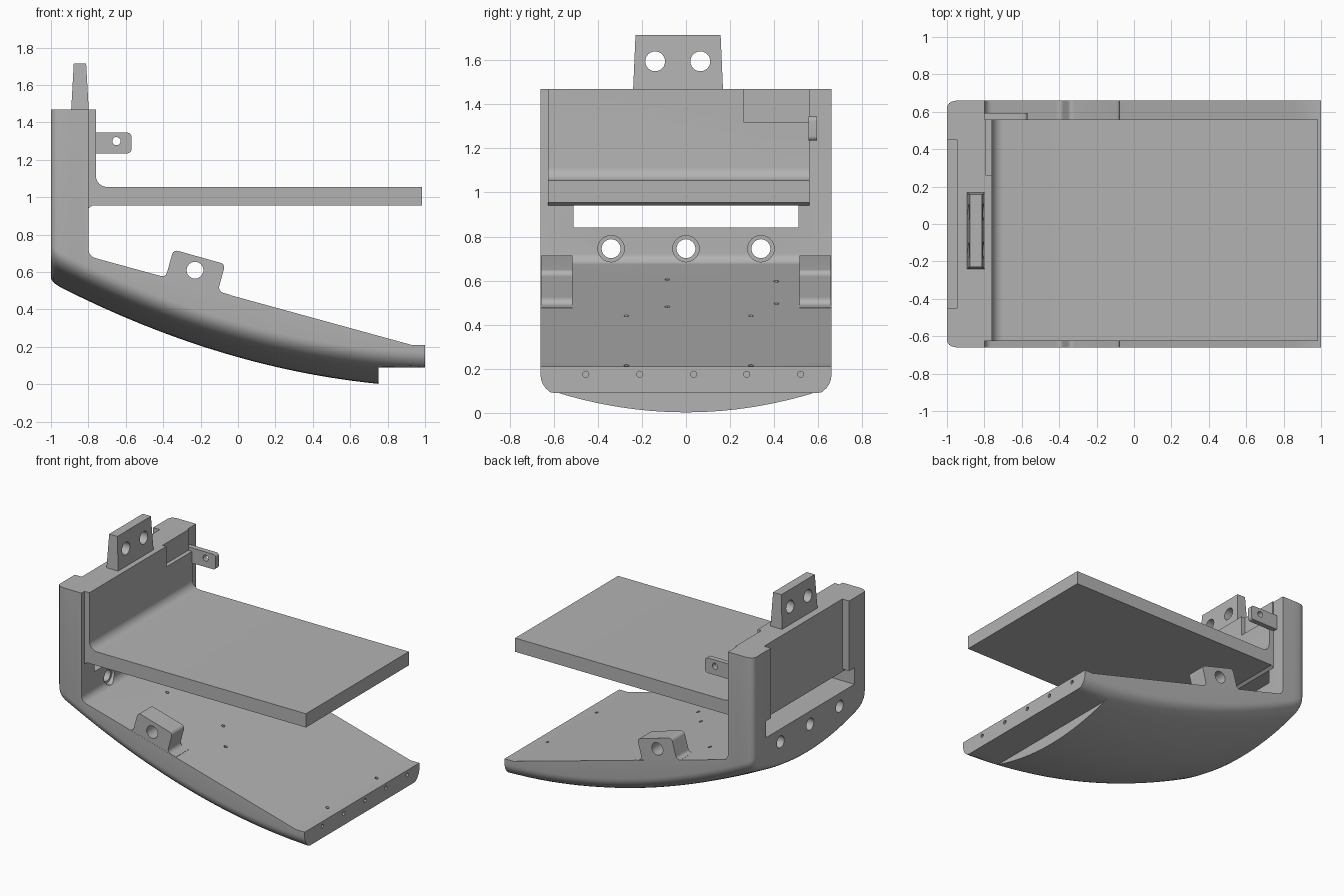
import bpy, bmesh, math
from mathutils import Vector

cube = bpy.data.objects.get("Cube")
if cube:
    bpy.data.objects.remove(cube)

grey = bpy.data.materials.new("plain_grey")
grey.use_nodes = True
GREY = (0.45, 0.45, 0.45, 1)
grey.diffuse_color = GREY
grey.node_tree.nodes["Principled BSDF"].inputs["Base Color"].default_value = GREY


def make(name, bm):
    bmesh.ops.recalc_face_normals(bm, faces=bm.faces)
    me = bpy.data.meshes.new(name)
    bm.to_mesh(me)
    bm.free()
    me.materials.append(grey)
    ob = bpy.data.objects.new(name, me)
    bpy.context.collection.objects.link(ob)
    return ob


def rounded(points, steps=6):
    """Outline of (x, z, radius) corners with arcs at the rounded ones."""
    out = []
    for i, (x, z, r) in enumerate(points):
        p = Vector((x, z))
        if not r:
            out.append(p)
            continue
        a = (Vector(points[i - 1][:2]) - p).normalized()
        b = (Vector(points[(i + 1) % len(points)][:2]) - p).normalized()
        half = a.angle(b) / 2
        centre = p + (a + b).normalized() * r / math.sin(half)
        s = p + a * r / math.tan(half) - centre
        e = p + b * r / math.tan(half) - centre
        for k in range(steps + 1):
            out.append(centre + s.lerp(e, k / steps).normalized() * r)
    return out


def prism(name, points, y0, y1):
    """Side outline drawn in x and z, extruded along y."""
    bm = bmesh.new()
    face = bm.faces.new([bm.verts.new((p.x, y0, p.y)) for p in rounded(points)])
    ext = bmesh.ops.extrude_face_region(bm, geom=[face])["geom"]
    bmesh.ops.translate(bm, vec=(0, y1 - y0, 0),
                        verts=[g for g in ext if isinstance(g, bmesh.types.BMVert)])
    return make(name, bm)


def box(name, x0, x1, y0, y1, z0, z1):
    return prism(name, [(x0, z0, 0), (x1, z0, 0), (x1, z1, 0), (x0, z1, 0)], y0, y1)


def rod(axis, centre, radius, length, sides=24):
    bm = bmesh.new()
    bmesh.ops.create_cone(bm, cap_ends=True, segments=sides, radius1=radius,
                          radius2=radius, depth=length)
    ob = make("cutter", bm)
    turn = {"X": (0, math.pi / 2, 0), "Y": (math.pi / 2, 0, 0), "Z": (0, 0, 0)}
    ob.rotation_euler = turn[axis]
    ob.location = centre
    return ob


def combine(target, tool, operation="DIFFERENCE"):
    tool.hide_render = True
    bpy.context.view_layer.objects.active = target
    mod = target.modifiers.new("cut", "BOOLEAN")
    mod.operation, mod.solver, mod.object = operation, "EXACT", tool
    bpy.ops.object.modifier_apply(modifier=mod.name)
    bpy.data.objects.remove(tool)


# Curved hull envelope: cross-sections swept from the wall to the tip
def keel(x):
    t = x + 1
    return 0.545 - 0.52 * t + 0.12 * t * t


def section(x):
    near = max(0, 1 - (x + 1) / 0.05)
    inset = 0.04 * (1 - math.sqrt(max(0, 1 - near * near)))
    low = keel(x) + inset * 0.6
    pts = [(0.57 * i / 10, 0.085 * (i / 10) ** 2) for i in range(11)]
    for k in range(1, 7):
        a = math.radians(25 + 65 * k / 6)
        u = (math.sin(a) - math.sin(math.radians(25))) / (1 - math.sin(math.radians(25)))
        v = 1 - math.cos(a) / math.cos(math.radians(25))
        pts.append((0.57 + 0.09 * u, 0.085 + 0.1 * v))
    half = [(y * (0.66 - inset) / 0.66, low + z) for y, z in pts]
    if x > 0.75:
        half = [(y, max(0.09, z)) for y, z in half]
    half.append((half[-1][0], 2))
    return [(-y, z) for y, z in reversed(half[1:])] + half


bm = bmesh.new()
xs = [-1, -0.997, -0.988, -0.975, -0.95] + [-0.9 + 0.075 * i for i in range(22)]
xs += [0.7499, 0.7501, 0.85, 1]
rings = [[bm.verts.new((x, y, z)) for y, z in section(x)] for x in xs]
for a, b in zip(rings, rings[1:]):
    for j in range(len(a)):
        k = (j + 1) % len(a)
        bm.faces.new((a[j], a[k], b[k], b[j]))
bm.faces.new(rings[0])
bm.faces.new(rings[-1])
envelope = make("envelope", bm)

# Wall and sloping floor in one piece
frame = prism("curved_base_and_wall", [
    (-1.1, -0.2, 0), (1.1, -0.2, 0), (1.1, 0.21, 0), (0.93, 0.21, 0),
    (-0.8, 0.685, 0.05), (-0.8, 1.47, 0), (-1.1, 1.47, 0)], -0.75, 0.75)
combine(frame, envelope, "INTERSECT")
combine(frame, box("cutter", -1.2, -0.7, -0.51, 0.51, 0.84, 0.96))
combine(frame, box("cutter", -1.2, -0.7, -0.45, 0.45, 0.9, 1.6))

# Wall holes with counterbores, tip holes and floor pinholes
for y in (-0.34, 0, 0.34):
    combine(frame, rod("X", (-0.9, y, 0.745), 0.043, 0.6))
    combine(frame, rod("X", (-0.77, y, 0.745), 0.06, 0.1))
for y in (-0.455, -0.21, 0.035, 0.275, 0.52):
    combine(frame, rod("X", (1, y, 0.175), 0.014, 0.12, 12))
for x, y in ((0.09, -0.27), (0.09, 0.295), (-0.51, -0.085), (-0.06, -0.085),
             (-0.48, 0.41), (-0.11, 0.41), (0.91, -0.27), (0.91, 0.295)):
    combine(frame, rod("Z", (x, y, 0.67 - 0.274 * (x + 0.75)), 0.012, 0.1, 12))

# Lugs on both rims of the floor
lugs = []
for name, y0, y1 in (("right_rim_lug", -0.659, -0.515), ("left_rim_lug", 0.515, 0.659)):
    lug = prism(name, [(-0.42, 0.53, 0), (-0.04, 0.43, 0), (-0.04, 0.478, 0),
                       (-0.108, 0.497, 0.03), (-0.068, 0.642, 0.025),
                       (-0.345, 0.72, 0.025), (-0.387, 0.572, 0.025),
                       (-0.42, 0.581, 0)], y0, y1)
    combine(lug, rod("Y", (-0.23, (y0 + y1) / 2, 0.61), 0.045, 0.4))
    lugs.append(lug)

# Shelf with upright back panel
shelf = prism("shelf_and_back_panel", [
    (-0.945, 0.94, 0), (-0.8, 0.94, 0), (-0.78, 0.955, 0), (0.985, 0.955, 0),
    (0.985, 1.055, 0), (-0.76, 1.055, 0.06), (-0.76, 1.47, 0), (-0.945, 1.47, 0)],
    -0.625, 0.56)
combine(shelf, box("cutter", -0.79, -0.7, 0.26, 0.7, 1.32, 1.6))

# Tapered hanger block on top of the wall
bm = bmesh.new()
bmesh.ops.create_cube(bm, size=1)
for v in bm.verts:
    top = v.co.z > 0
    v.co = (-0.845 + v.co.x * (0.066 if top else 0.094),
            -0.036 + v.co.y * (0.386 if top else 0.408), 1.715 if top else 1.465)
hanger = make("top_hanger", bm)
for y in (-0.14, 0.065):
    combine(hanger, rod("X", (-0.845, y, 1.595), 0.045, 0.4))

# Small tab beside the panel
tab = prism("side_tab", [(-0.82, 1.235, 0), (-0.57, 1.235, 0.02),
                         (-0.57, 1.345, 0.02), (-0.82, 1.345, 0)], 0.556, 0.594)
combine(tab, rod("Y", (-0.65, 0.575, 1.3), 0.022, 0.2))

# Soft shading with sharp corners
bpy.ops.object.select_all(action="DESELECT")
for ob in [frame, shelf, hanger, tab] + lugs:
    ob.select_set(True)
bpy.context.view_layer.objects.active = frame
bpy.ops.object.shade_smooth_by_angle(angle=math.radians(30))
